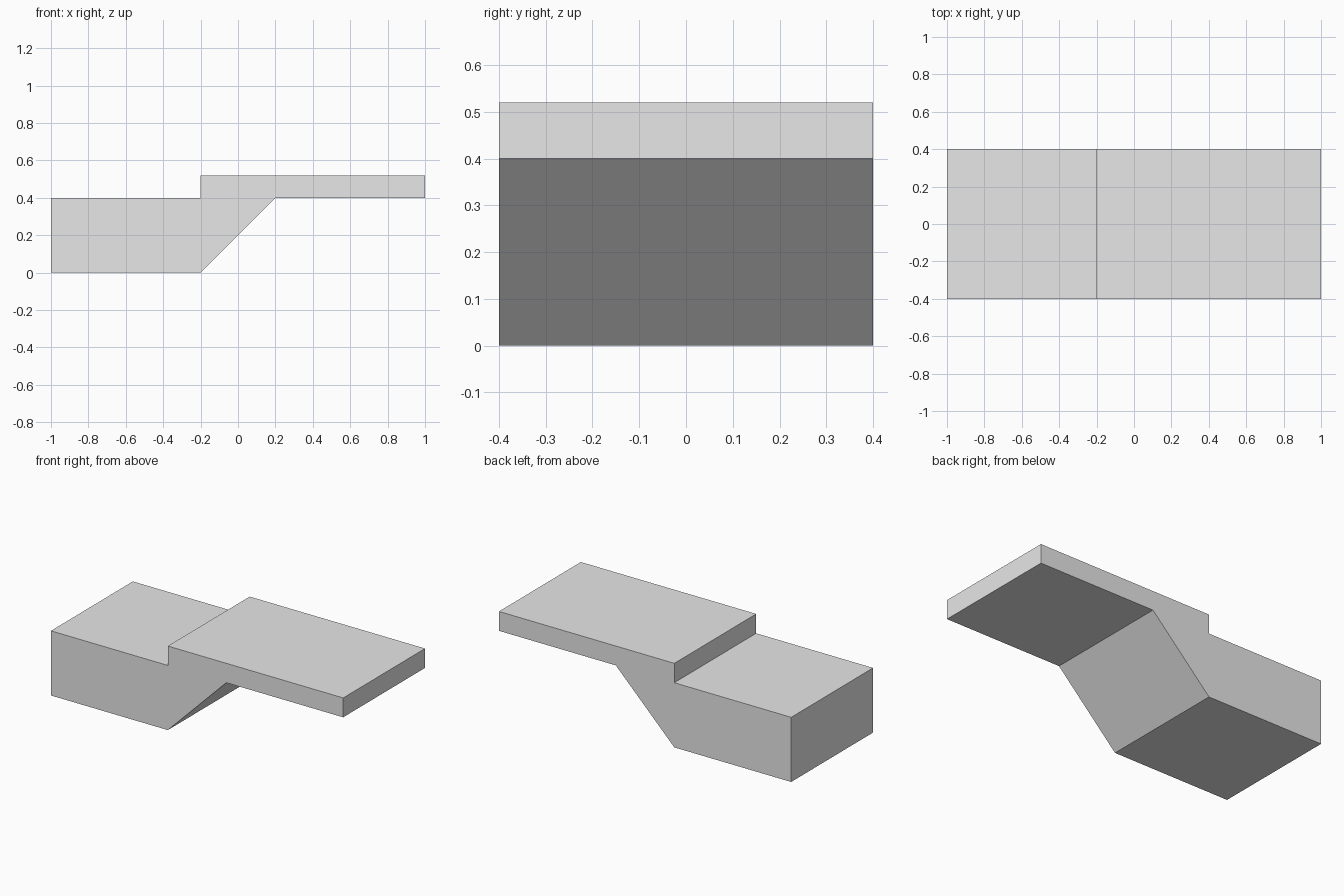
import bpy, bmesh

if "Cube" in bpy.data.objects:
    bpy.data.objects.remove(bpy.data.objects["Cube"])

# Light grey finish
grey = bpy.data.materials.new("light_grey")
grey.diffuse_color = (0.8, 0.8, 0.8, 1.0)
grey.use_nodes = True
grey.node_tree.nodes["Principled BSDF"].inputs["Base Color"].default_value = grey.diffuse_color

# Side profile (x, z): low block, sloped underside, raised overhanging slab
profile = [(-1, 0), (-0.2, 0), (0.2, 0.4), (1, 0.4),
           (1, 0.52), (-0.2, 0.52), (-0.2, 0.4), (-1, 0.4)]
half_depth = 0.4

# Extrude the profile from front to back
bm = bmesh.new()
front = bm.faces.new([bm.verts.new((x, -half_depth, z)) for x, z in profile])
result = bmesh.ops.extrude_face_region(bm, geom=[front], use_keep_orig=True)
back_verts = [g for g in result["geom"] if isinstance(g, bmesh.types.BMVert)]
bmesh.ops.translate(bm, verts=back_verts, vec=(0, 2 * half_depth, 0))
bmesh.ops.recalc_face_normals(bm, faces=bm.faces)

mesh = bpy.data.meshes.new("stepped_block")
bm.to_mesh(mesh)
bm.free()
mesh.materials.append(grey)
block = bpy.data.objects.new("stepped_block", mesh)
bpy.context.collection.objects.link(block)
